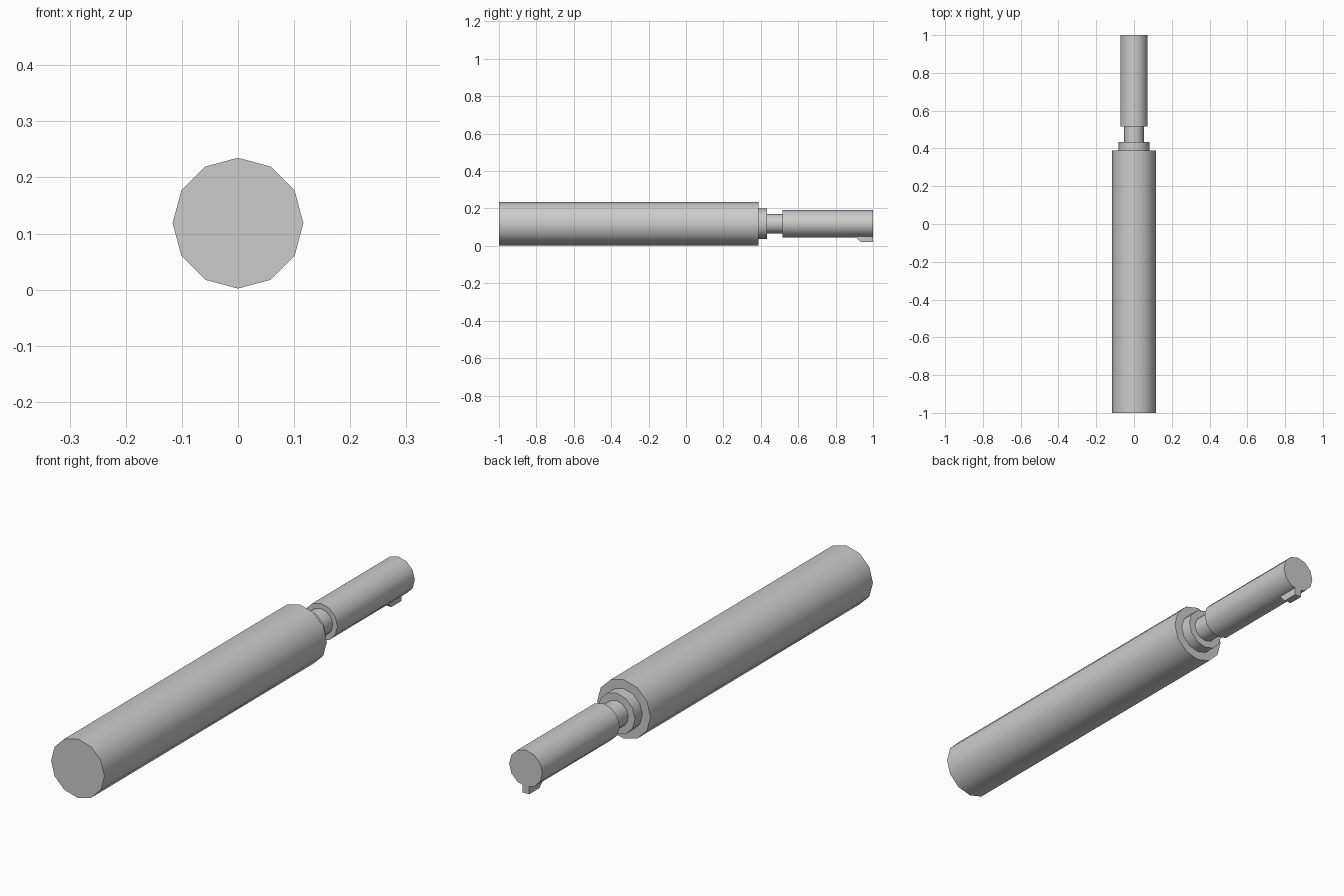
import bpy, bmesh, math

if "Cube" in bpy.data.objects:
    bpy.data.objects.remove(bpy.data.objects["Cube"])

CZ = 0.1185   # height of the common axis
SIDES = 12

grey = bpy.data.materials.new("plain grey")
grey.diffuse_color = (0.6, 0.6, 0.6, 1)
grey.use_nodes = True
grey.node_tree.nodes["Principled BSDF"].inputs["Base Color"].default_value = grey.diffuse_color


def finish(bm, name, smooth=False):
    bmesh.ops.recalc_face_normals(bm, faces=bm.faces)
    me = bpy.data.meshes.new(name)
    bm.to_mesh(me)
    bm.free()
    me.materials.append(grey)
    ob = bpy.data.objects.new(name, me)
    bpy.context.collection.objects.link(ob)
    if smooth:
        bpy.ops.object.select_all(action='DESELECT')
        ob.select_set(True)
        bpy.context.view_layer.objects.active = ob
        bpy.ops.object.shade_smooth_by_angle(angle=math.radians(40))
    return ob


def extrude(name, points, vec, smooth=False):
    """Closed prism from a flat outline."""
    bm = bmesh.new()
    face = bm.faces.new([bm.verts.new(p) for p in points])
    ext = bmesh.ops.extrude_face_region(bm, geom=[face], use_keep_orig=True)
    verts = [g for g in ext["geom"] if isinstance(g, bmesh.types.BMVert)]
    bmesh.ops.translate(bm, verts=verts, vec=vec)
    return finish(bm, name, smooth)


def rod(name, r, y0, y1):
    """Twelve-sided cylinder along y with a corner at the top."""
    pts = [(r * math.sin(2 * math.pi * i / SIDES), y0,
            CZ + r * math.cos(2 * math.pi * i / SIDES)) for i in range(SIDES)]
    return extrude(name, pts, (0, y1 - y0, 0), True)


# Handle, collar, neck and shank
rod("handle", 0.1165, -1.0, 0.388)
rod("collar", 0.081, 0.388, 0.434)
rod("neck", 0.052, 0.434, 0.517)
rod("shank", 0.0725, 0.517, 1.0)

# Small key under the end of the shank, sloped at its front
w = 0.03
key = [(0.90, 0.055), (0.91, 0.046), (0.936, 0.02), (1.0, 0.02), (1.0, 0.055)]
extrude("locking_key", [(-w / 2, y, z) for y, z in key], (w, 0, 0))
